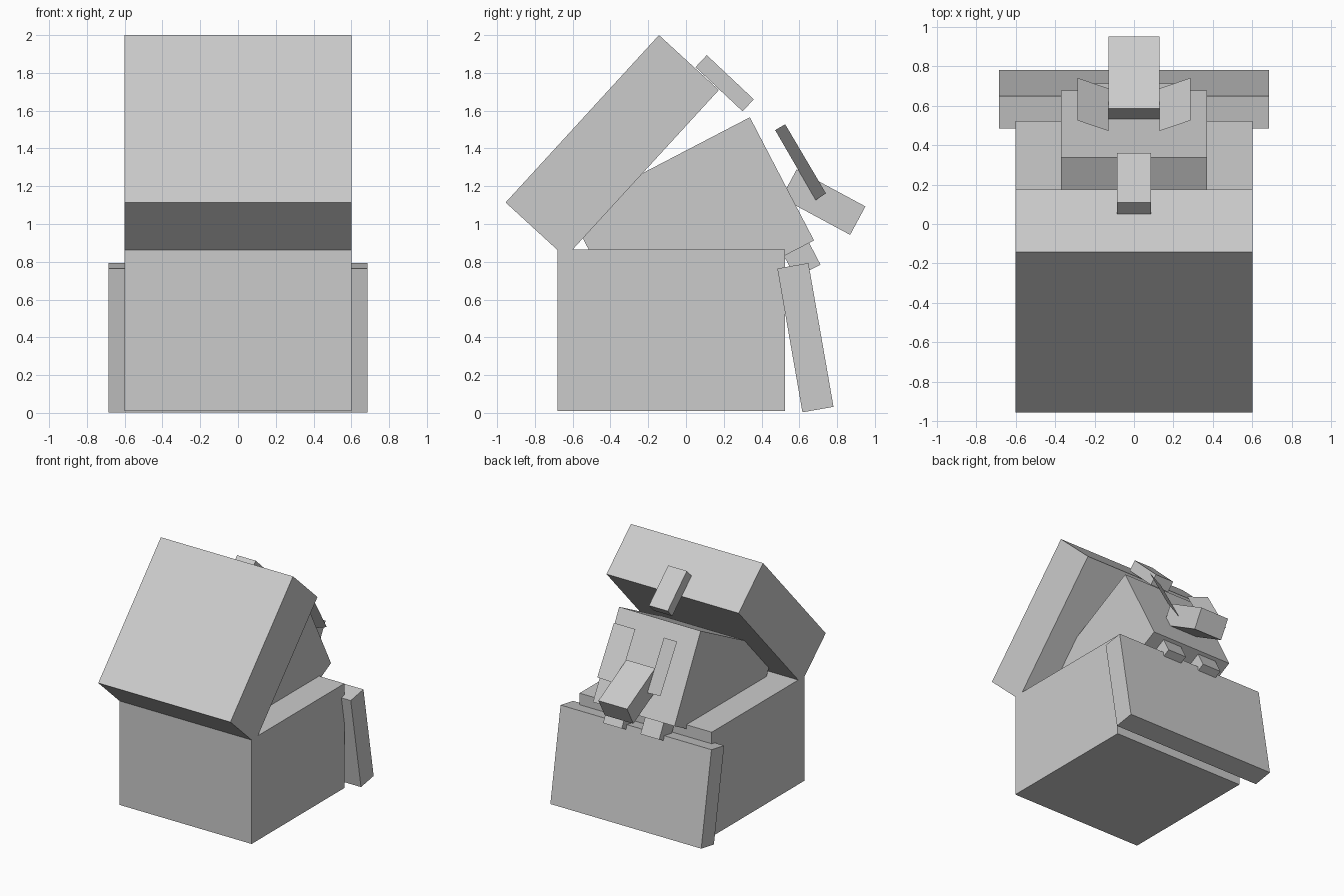
import bpy
from mathutils import Vector, Matrix

if "Cube" in bpy.data.objects:
    bpy.data.objects.remove(bpy.data.objects["Cube"])


def slab(name, a, b, thick, x0, x1):
    """Box whose edge runs a->b in the (y, z) side view; it extends to the right of travel."""
    a, b = Vector((0, *a)), Vector((0, *b))
    length = (b - a).length
    along = (b - a).normalized()
    side = Vector((0, along.z, -along.y))
    centre = (a + b) / 2 + side * thick / 2
    centre.x = (x0 + x1) / 2
    bpy.ops.mesh.primitive_cube_add(size=1)
    ob = bpy.context.object
    ob.name = name
    # side x along gives +x, so the frame stays right-handed
    rot = Matrix((Vector((1, 0, 0)), along, -side)).transposed().to_4x4()
    ob.matrix_world = (Matrix.Translation(centre) @ rot
                       @ Matrix.Diagonal((x1 - x0, length, thick, 1)))
    return ob


def flat_plate(name, corners):
    mesh = bpy.data.meshes.new(name)
    mesh.from_pydata(corners, [], [range(len(corners))])
    ob = bpy.data.objects.new(name, mesh)
    bpy.context.collection.objects.link(ob)
    return ob


# Chest body and the tilted open lid with its latch
slab("chest_body", (-0.68, 0.866), (0.523, 0.866), 0.857, -0.6, 0.6)
slab("chest_lid", (-0.955, 1.114), (-0.143, 2.0), 0.43, -0.6, 0.6)
slab("lid_latch", (0.11, 1.894), (0.359, 1.66), 0.087, -0.085, 0.085)

# Board leaning on the back of the chest
slab("leaning_board", (0.648, 0.793), (0.781, 0.032), 0.167, -0.685, 0.685)

# Creature's head poking out, with a long nose
slab("head", (-0.62, 1.066), (0.338, 1.565), 0.735, -0.37, 0.37)
slab("nose", (0.586, 1.289), (0.95, 1.093), 0.171, -0.13, 0.13)

# Paired teeth and eye plates
for s, label in ((1, "right"), (-1, "left")):
    x0, x1 = sorted((s * 0.085, s * 0.255))
    slab("tooth_" + label, (0.638, 0.927), (0.712, 0.785), 0.15, x0, x1)
    corners = [(s * 0.13, 0.472, 1.497), (s * 0.287, 0.525, 1.528),
               (s * 0.287, 0.741, 1.162), (s * 0.13, 0.687, 1.126)]
    flat_plate("eye_" + label, corners if s > 0 else corners[::-1])
